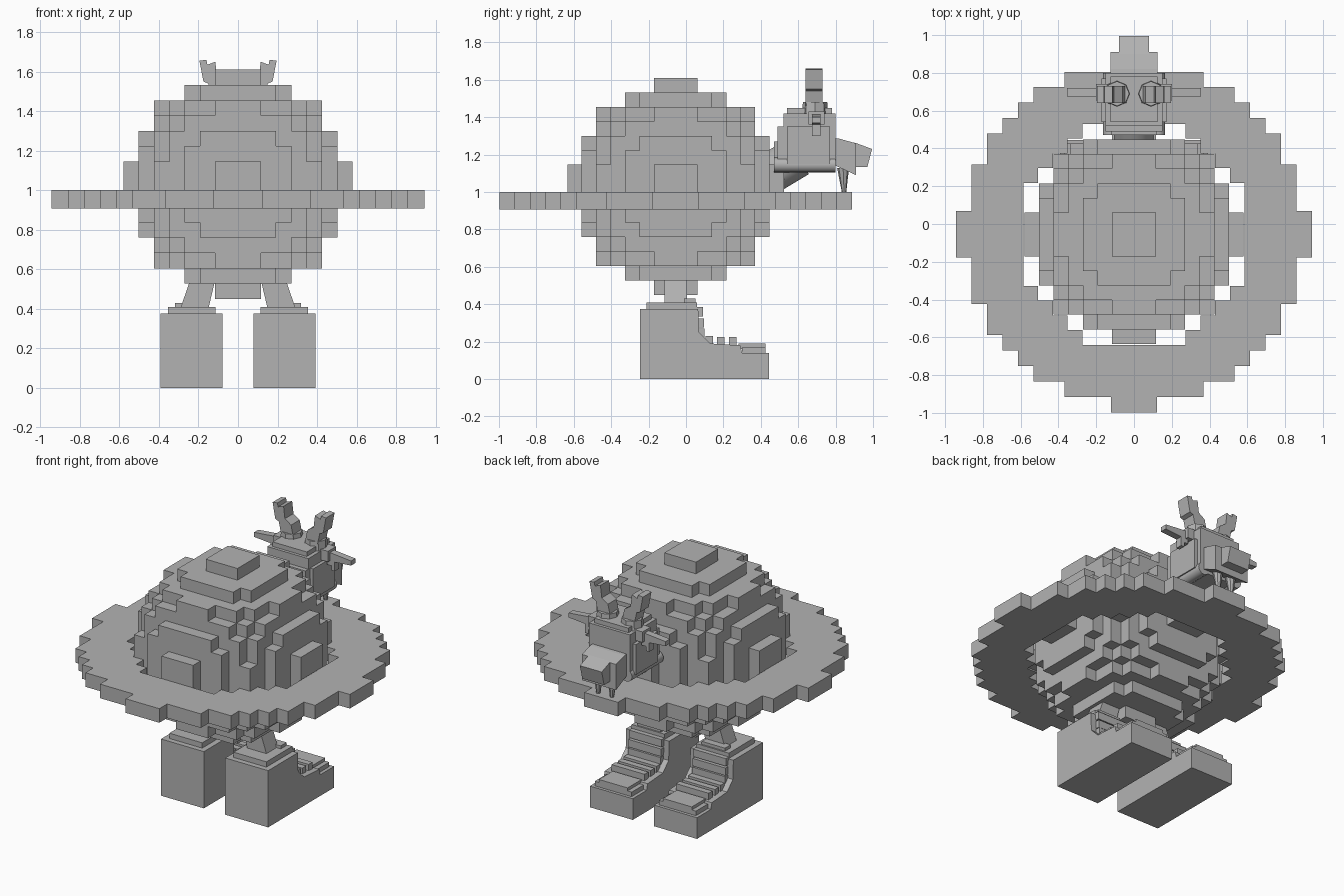
import bpy, bmesh, math
from mathutils import Vector

cube = bpy.data.objects.get("Cube")
if cube:
    bpy.data.objects.remove(cube, do_unlink=True)

grey = bpy.data.materials.new("plain_grey")
grey.use_nodes = True
grey.diffuse_color = (0.45, 0.45, 0.45, 1)
grey.node_tree.nodes["Principled BSDF"].inputs["Base Color"].default_value = grey.diffuse_color

MID_Y = -0.055
FACES = [Vector(d) for d in ((1, 0, 0), (-1, 0, 0), (0, 1, 0), (0, -1, 0), (0, 0, 1), (0, 0, -1))]


def finish(name, bm, smooth=False):
    bmesh.ops.recalc_face_normals(bm, faces=bm.faces[:])
    mesh = bpy.data.meshes.new(name)
    bm.to_mesh(mesh)
    bm.free()
    mesh.materials.append(grey)
    obj = bpy.data.objects.new(name, mesh)
    bpy.context.collection.objects.link(obj)
    if smooth:
        bpy.ops.object.select_all(action='DESELECT')
        obj.select_set(True)
        bpy.context.view_layer.objects.active = obj
        bpy.ops.object.shade_smooth_by_angle(angle=math.radians(40))
    return obj


def blocks(name, cells, size, centre):
    """Shell around a set of grid cells, keeping outer faces only."""
    bm = bmesh.new()
    size, centre = Vector(size), Vector(centre)
    for c in cells:
        for n in FACES:
            if tuple(int(a + b) for a, b in zip(c, n)) in cells:
                continue
            u = Vector((n.y, n.z, n.x))
            v = n.cross(u)
            corners = [Vector(c) + (n + u * a + v * b) / 2
                       for a, b in ((-1, -1), (1, -1), (1, 1), (-1, 1))]
            bm.faces.new([bm.verts.new(p * size + centre) for p in corners])
    bmesh.ops.remove_doubles(bm, verts=bm.verts[:], dist=0.0001)
    bmesh.ops.dissolve_limit(bm, angle_limit=0.01, verts=bm.verts[:], edges=bm.edges[:])
    return finish(name, bm)


def box(name, x, y, z):
    bm = bmesh.new()
    bmesh.ops.create_cube(bm, size=1)
    for v in bm.verts:
        v.co = [r[0] + (c + 0.5) * (r[1] - r[0]) for c, r in zip(v.co, (x, y, z))]
    return finish(name, bm)


def extrude(name, outline, span, axis):
    """Extrude a 2D outline along x (outline in y, z) or y (outline in x, z)."""
    bm = bmesh.new()
    place = (lambda p, t: (t, p[0], p[1])) if axis == 'x' else (lambda p, t: (p[0], t, p[1]))
    a, b = ([bm.verts.new(place(p, t)) for p in outline] for t in span)
    bm.faces.new(a)
    bm.faces.new(b)
    for i in range(len(a)):
        j = (i + 1) % len(a)
        bm.faces.new((a[i], a[j], b[j], b[i]))
    return finish(name, bm)


def tube(name, start, end, r1, r2, sides=16):
    bm = bmesh.new()
    start, end = Vector(start), Vector(end)
    bmesh.ops.create_cone(bm, cap_ends=True, segments=sides, radius1=r1, radius2=r2,
                          depth=(end - start).length)
    turn = Vector((0, 0, 1)).rotation_difference(end - start)
    for v in bm.verts:
        v.co = turn @ v.co + (start + end) / 2
    return finish(name, bm, smooth=True)


def span(side, a, b):
    return tuple(sorted((side * a, side * b)))


# Stepped ball body
R = range(-7, 8)
ball = {(x, y, z) for x in R for y in R for z in R if x * x + y * y + z * z <= 51}
blocks("ball_body", ball, [0.0773] * 3, (0, MID_Y, 1.03))


# Stepped flat ring around the ball
def disc(limit):
    r = range(-12, 13)
    return {(x, y, 0) for x in r for y in r if x * x + y * y <= limit}


ring = blocks("ring", disc(122), (0.082, 0.082, 0.093), (0, MID_Y, 0.954))
hole = blocks("ring_hole", disc(58), (0.078, 0.078, 0.4), (0, MID_Y, 0.954))
hole.hide_render = True
cut = ring.modifiers.new("hole", 'BOOLEAN')
cut.operation, cut.solver, cut.object = 'DIFFERENCE', 'EXACT', hole
bpy.context.view_layer.objects.active = ring
bpy.ops.object.modifier_apply(modifier="hole")
bpy.data.objects.remove(hole, do_unlink=True)

# Boots and legs
boot = [(-0.245, 0), (0.445, 0), (0.445, 0.14), (0.3, 0.14), (0.29, 0.18),
        (0.13, 0.19), (0.07, 0.25), (0.065, 0.375), (-0.245, 0.375)]
laces = [(0.07, 0.36), (0.075, 0.3), (0.08, 0.245), (0.125, 0.205), (0.185, 0.2), (0.25, 0.2)]
for side, word in ((1, "left"), (-1, "right")):
    extrude(word + "_boot", boot, span(side, 0.078, 0.392), 'x')
    box(word + "_boot_cuff", span(side, 0.115, 0.355), (-0.21, 0.06), (0.37, 0.41))
    box(word + "_boot_tongue", span(side, 0.15, 0.32), (-0.01, 0.05), (0.4, 0.43))
    box(word + "_toe_cap", span(side, 0.1, 0.37), (0.3, 0.425), (0.13, 0.17))
    box(word + "_toe_cap_top", span(side, 0.13, 0.34), (0.28, 0.425), (0.16, 0.19))
    for i, (y, z) in enumerate(laces):
        box(f"{word}_lace_{i + 1}", span(side, 0.115, 0.355), (y - 0.02, y + 0.02),
            (z - 0.025, z + 0.025))
    leg = [(side * x, z) for x, z in ((0.15, 0.4), (0.292, 0.4), (0.22, 0.61), (0.1, 0.61))]
    extrude(word + "_leg", leg, (-0.115, 0.005), 'y')

# Neck and head
tube("neck", (0, 0.4, 1.07), (0, 0.6, 1.19), 0.11, 0.11)
box("head", (-0.15, 0.15), (0.49, 0.8), (1.12, 1.35))
box("head_back", (-0.12, 0.12), (0.47, 0.5), (1.12, 1.27))
box("head_top", (-0.15, 0.15), (0.52, 0.8), (1.34, 1.42))
box("brow", (-0.125, 0.125), (0.54, 0.78), (1.41, 1.45))

# Snout in two steps
extrude("snout", [(0.78, 1.29), (0.82, 1.285), (0.91, 1.26), (0.91, 1.09), (0.78, 1.15)],
        (-0.125, 0.125), 'x')
extrude("snout_tip", [(0.9, 1.265), (0.995, 1.23), (0.97, 1.135), (0.9, 1.135)],
        (-0.08, 0.08), 'x')

antler = [(0.04, 1.45), (0.13, 1.45), (0.15, 1.54), (0.175, 1.55), (0.195, 1.655),
          (0.16, 1.66), (0.155, 1.635), (0.115, 1.65), (0.105, 1.57), (0.06, 1.54)]
ear = [(0.14, 1.37), (0.18, 1.37), (0.18, 1.33), (0.21, 1.33), (0.21, 1.3), (0.235, 1.3),
       (0.235, 1.36), (0.355, 1.37), (0.355, 1.4), (0.14, 1.42)]
for side, word in ((1, "left"), (-1, "right")):
    box(word + "_cheek", span(side, 0.14, 0.172), (0.54, 0.77), (1.15, 1.35))
    tube(word + "_jaw", (side * 0.125, 0.47, 1.145), (side * 0.125, 0.8, 1.145), 0.04, 0.04)
    tube(word + "_antler_collar", (side * 0.09, 0.69, 1.42), (side * 0.09, 0.69, 1.48), 0.07, 0.065, 8)
    extrude(word + "_antler", [(side * x, z) for x, z in antler], (0.64, 0.73), 'y')
    extrude(word + "_ear", [(side * x, z) for x, z in ear], (0.675, 0.72), 'y')
    box(word + "_ear_root", span(side, 0.14, 0.2), (0.655, 0.74), (1.36, 1.43))
    tube(word + "_tusk", (side * 0.05, 0.84, 1.13), (side * 0.05, 0.845, 1.0), 0.032, 0.012, 8)
